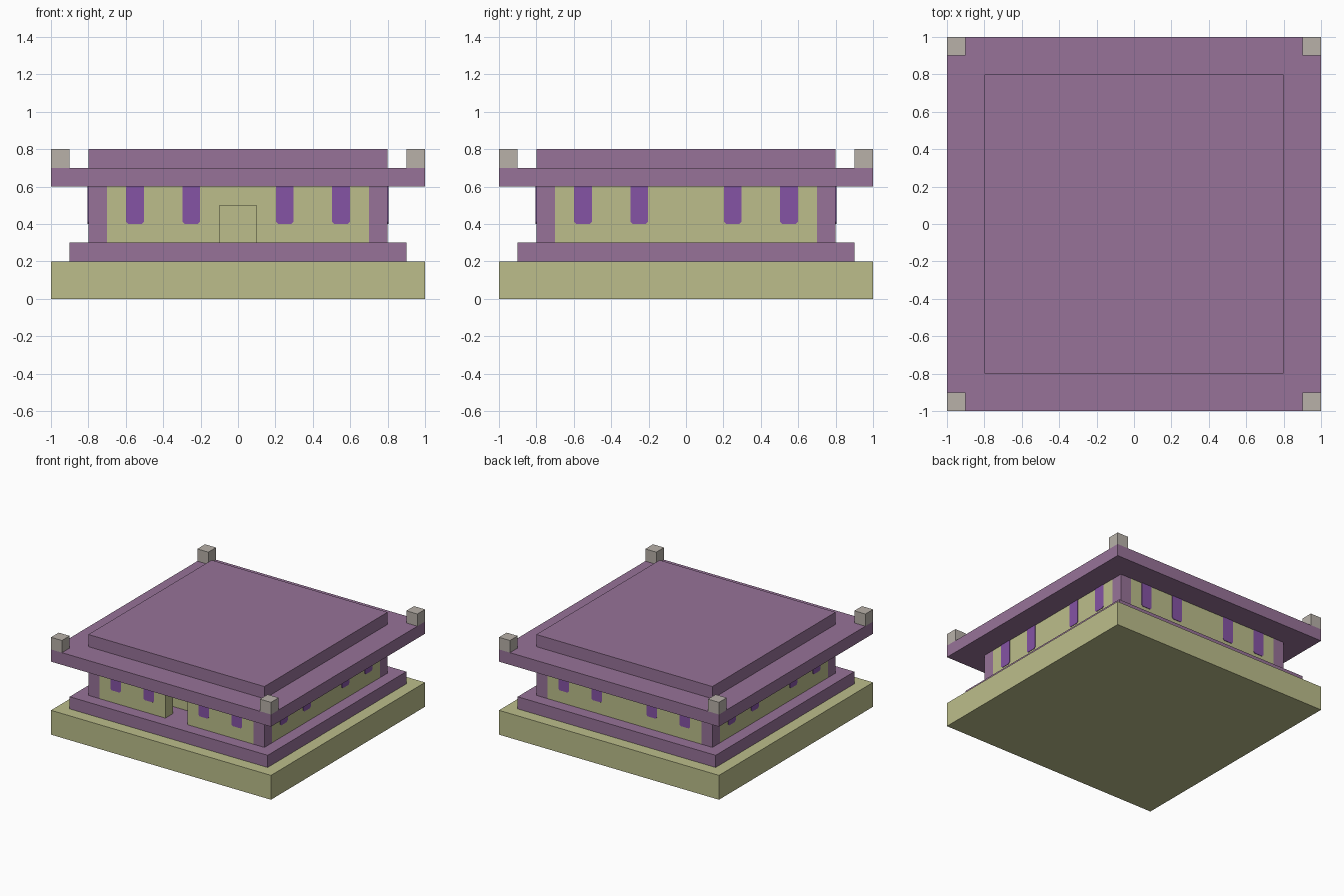
import bpy
import bmesh
from math import pi
from mathutils import Matrix

old = bpy.data.objects.get("Cube")
if old:
    bpy.data.objects.remove(old, do_unlink=True)


def material(name, rgb):
    m = bpy.data.materials.new(name)
    m.use_nodes = True
    m.diffuse_color = (*rgb, 1)
    m.node_tree.nodes["Principled BSDF"].inputs["Base Color"].default_value = (*rgb, 1)
    return m


mauve = material("mauve", (0.31, 0.171, 0.314))
olive = material("pale_olive", (0.503, 0.515, 0.258))
stone = material("warm_grey", (0.479, 0.44, 0.397))
violet = material("violet", (0.235, 0.087, 0.376))


def finish(name, bm, mat):
    bmesh.ops.recalc_face_normals(bm, faces=bm.faces)
    mesh = bpy.data.meshes.new(name)
    bm.to_mesh(mesh)
    bm.free()
    mesh.materials.append(mat)
    ob = bpy.data.objects.new(name, mesh)
    bpy.context.collection.objects.link(ob)
    return ob


def block(name, half, z0, z1, mat, x=0, y=0):
    """Square block standing between two heights."""
    bm = bmesh.new()
    bmesh.ops.create_cube(bm, size=1)
    bmesh.ops.scale(bm, vec=(2 * half, 2 * half, z1 - z0), verts=bm.verts)
    bmesh.ops.translate(bm, vec=(x, y, (z0 + z1) / 2), verts=bm.verts)
    return finish(name, bm, mat)


def panel(name, outline, y0, y1, mat, turn=0):
    """Upright x-z outline given depth from y0 to y1, turned about z."""
    bm = bmesh.new()
    face = bm.faces.new([bm.verts.new((x, y0, z)) for x, z in outline])
    ext = bmesh.ops.extrude_face_region(bm, geom=[face])
    verts = [v for v in ext["geom"] if isinstance(v, bmesh.types.BMVert)]
    bmesh.ops.translate(bm, vec=(0, y1 - y0, 0), verts=verts)
    bmesh.ops.rotate(bm, verts=bm.verts, matrix=Matrix.Rotation(turn, 3, "Z"))
    return finish(name, bm, mat)


# Stepped base
block("foundation", 1.0, 0.0, 0.2, olive)
block("plinth", 0.9, 0.2, 0.3, mauve)

# Inner chamber behind the doorway
block("inner_chamber", 0.6, 0.3, 0.6, olive)

# Walls, the front one with a doorway
plain = [(-0.7, 0.3), (0.7, 0.3), (0.7, 0.6), (-0.7, 0.6)]
door = [(0.1, 0.3), (0.1, 0.5), (-0.1, 0.5), (-0.1, 0.3)]
doorway = [(0.7, 0.3), (0.7, 0.6), (-0.7, 0.6), (-0.7, 0.3)] + door[::-1]
for i, side in enumerate(("front", "left", "back", "right")):
    turn = i * pi / 2
    panel(side + "_wall", plain if i else doorway, -0.8, -0.7, olive, turn)
    # Hanging banners with clipped lower corners
    for j, c in enumerate((-0.55, -0.25, 0.25, 0.55)):
        l, r = c - 0.048, c + 0.048
        shape = [(l, 0.6), (l, 0.412), (l + 0.012, 0.4),
                 (r - 0.012, 0.4), (r, 0.412), (r, 0.6)]
        panel(f"{side}_banner_{j + 1}", shape, -0.804, -0.799, violet, turn)

# Corner pillars and roof corner blocks
for sx, lr in ((-1, "right"), (1, "left")):
    for sy, fb in ((-1, "front"), (1, "back")):
        block(f"{fb}_{lr}_pillar", 0.05, 0.3, 0.6, mauve, sx * 0.75, sy * 0.75)
        block(f"{fb}_{lr}_roof_block", 0.05, 0.7, 0.8, stone, sx * 0.95, sy * 0.95)

# Stepped roof
block("roof_slab", 1.0, 0.6, 0.7, mauve)
block("upper_roof", 0.8, 0.7, 0.8, mauve)
